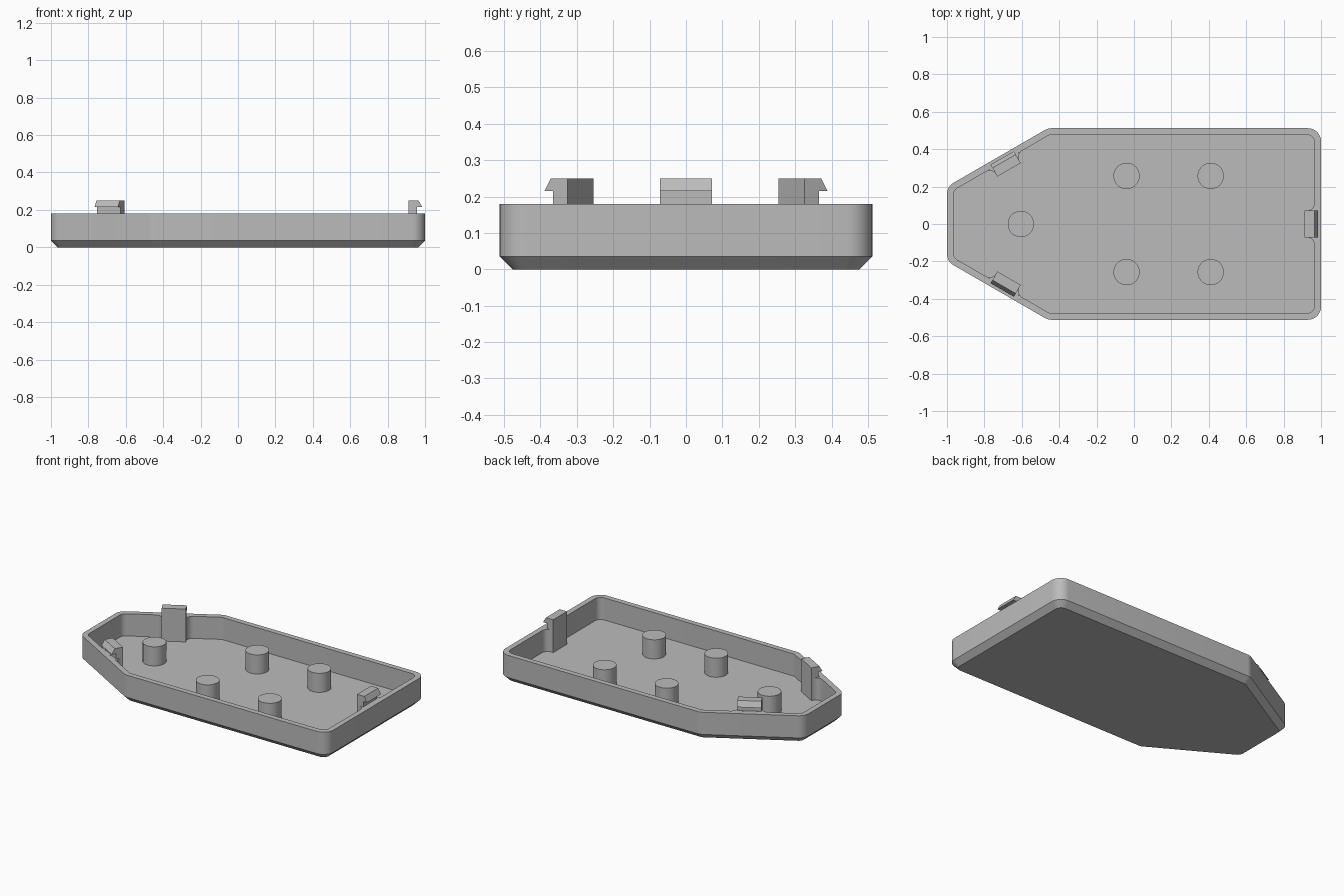
import bpy
import bmesh
from math import cos, sin, tan, pi, radians
from mathutils import Vector

cube = bpy.data.objects.get("Cube")
if cube:
    bpy.data.objects.remove(cube)

WALL, FLOOR, RIM = 0.035, 0.035, 0.18
OUTLINE = [Vector(p) for p in
           [(1, -0.512), (1, 0.512), (-0.46, 0.512), (-1, 0.2), (-1, -0.2), (-0.46, -0.512)]]

grey = bpy.data.materials.new("plain_grey")
grey.use_nodes = True
colour = (0.5, 0.5, 0.5, 1)
grey.diffuse_color = colour
grey.node_tree.nodes["Principled BSDF"].inputs["Base Color"].default_value = colour


def finish(name, bm, smooth=True):
    bmesh.ops.recalc_face_normals(bm, faces=bm.faces)
    mesh = bpy.data.meshes.new(name)
    bm.to_mesh(mesh)
    bm.free()
    mesh.materials.append(grey)
    obj = bpy.data.objects.new(name, mesh)
    bpy.context.collection.objects.link(obj)
    if smooth:
        bpy.ops.object.select_all(action='DESELECT')
        obj.select_set(True)
        bpy.context.view_layer.objects.active = obj
        bpy.ops.object.shade_smooth_by_angle(angle=radians(25))
    return obj


def rounded_outline(inset, radius, steps=8):
    """Outline moved inwards by inset, with each corner rounded."""
    points = []
    for i, corner in enumerate(OUTLINE):
        before = (corner - OUTLINE[i - 1]).normalized()
        after = (OUTLINE[(i + 1) % len(OUTLINE)] - corner).normalized()
        n0, n1 = Vector((-before.y, before.x)), Vector((-after.y, after.x))
        mitre = (n0 + n1) / (1 + n0.dot(n1))
        centre = corner + mitre * (inset + radius)
        turn = n0.angle(n1)
        for k in range(steps + 1):
            a = turn * k / steps
            points.append(centre + (before * sin(a) - n0 * cos(a)) * radius)
    return points


def prism(name, bottom, offset):
    """Closed prism from a polygon of 3D points swept along offset."""
    bm = bmesh.new()
    face = bm.faces.new([bm.verts.new(p) for p in bottom])
    moved = bmesh.ops.extrude_face_region(bm, geom=[face])["geom"]
    bmesh.ops.translate(bm, vec=offset, verts=[v for v in moved if isinstance(v, bmesh.types.BMVert)])
    if face.is_valid and len(face.verts) and not any(
            len(e.link_faces) < 2 for e in bm.edges) is False:
        bmesh.ops.holes_fill(bm, edges=bm.edges)
    return finish(name, bm)


# Tray: chamfered underside, outer wall, flat rim, inner wall and floor
bm = bmesh.new()
rings = []
for inset, radius, z in [(WALL, 0.04, 0), (0, 0.07, FLOOR), (0, 0.07, RIM),
                         (WALL, 0.04, RIM), (WALL, 0.04, FLOOR)]:
    rings.append([bm.verts.new((p.x, p.y, z)) for p in rounded_outline(inset, radius)])
for low, high in zip(rings, rings[1:]):
    for i in range(len(low)):
        bm.faces.new((low[i - 1], low[i], high[i], high[i - 1]))
bm.faces.new(rings[0])
bm.faces.new(rings[-1])
finish("tray", bm)

# Round posts on the floor
POST_TOP = 0.16
posts = [("nose_post", -0.605, 0)]
for side, y in (("left", 0.257), ("right", -0.257)):
    posts += [("middle_post_" + side, -0.04, y), ("end_post_" + side, 0.41, y)]
for name, x, y in posts:
    circle = [(x + 0.07 * cos(a * pi / 24), y + 0.07 * sin(a * pi / 24), FLOOR) for a in range(48)]
    prism(name, circle, (0, 0, POST_TOP - FLOOR))


# Snap clips, each with a filleted root joining it to the wall
def snap_clip(name, foot, angle):
    out = Vector((cos(angle), sin(angle), 0))
    along = Vector((-out.y, out.x, 0))
    foot = Vector((*foot, 0))

    def place(u, depth, z):
        return foot + along * u - out * depth + Vector((0, 0, z))

    half, back, top, hook = 0.072, 0.088, 0.25, 0.215
    profile = [(back, FLOOR), (back, top), (WALL, top), (0.015, hook), (0.042, hook), (0.042, FLOOR)]
    prism(name, [place(-half, d, z) for d, z in profile], along * half * 2)

    fillet = 0.04
    arc = [(half + fillet * (1 - sin(a)), WALL + fillet * (1 - cos(a)))
           for a in (k * pi / 16 for k in range(9))]
    root = arc + [(-u, d) for u, d in reversed(arc)]
    prism(name + "_root", [place(u, d, FLOOR) for u, d in root], (0, 0, RIM - FLOOR))


snap_clip("end_clip", (1, 0), 0)
for side, sign in (("left", 1), ("right", -1)):
    snap_clip("nose_clip_" + side, (-0.712, sign * 0.366), sign * radians(120))
